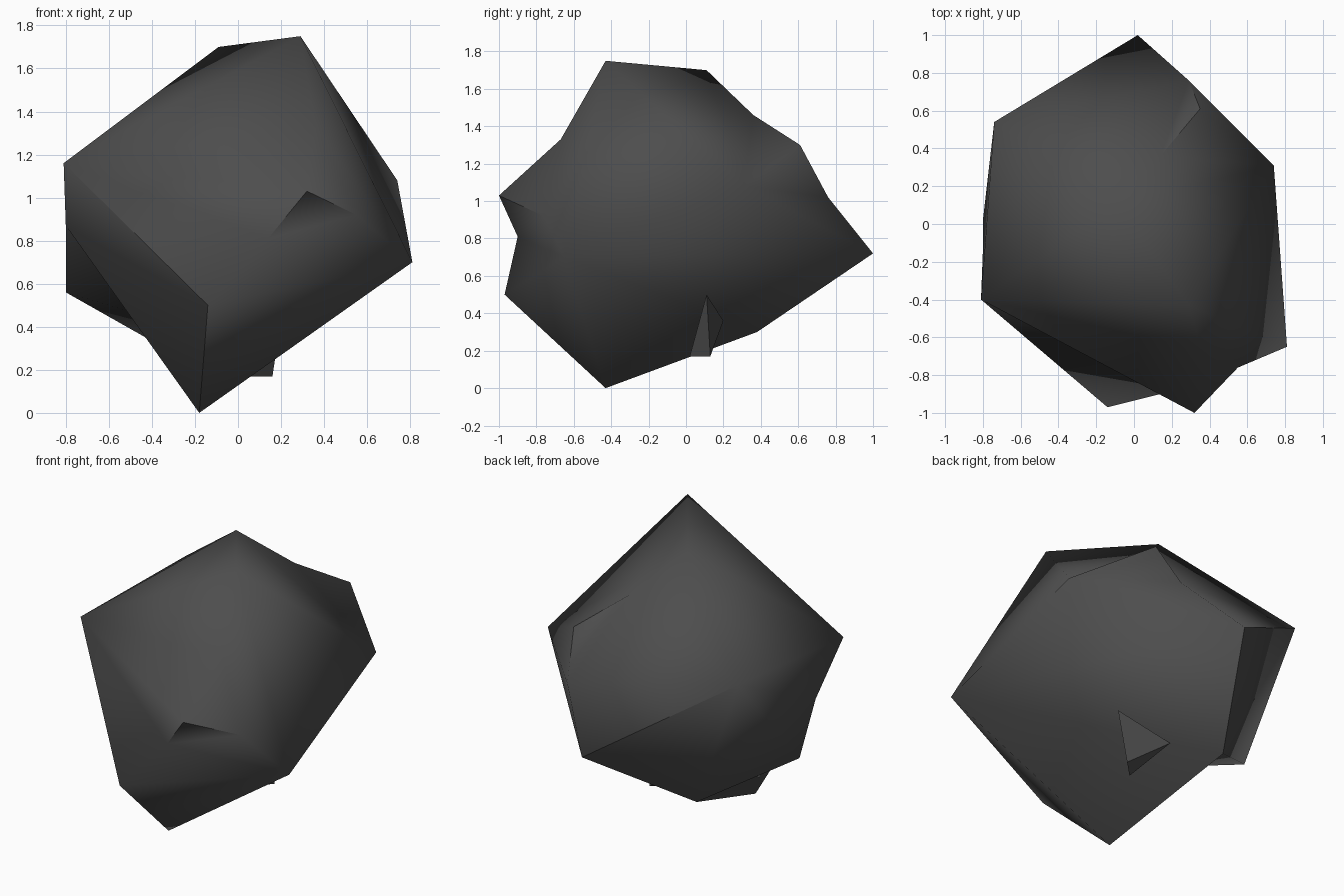
import bpy, bmesh, math
from mathutils import Vector

if "Cube" in bpy.data.objects:
    bpy.data.objects.remove(bpy.data.objects["Cube"])

CENTRE = Vector((0.0, 0.0, 0.87))

# Corner points of the faceted boulder
CORNERS = {
    # crown and rear ridge
    "peak": (0.29, -0.43, 1.75), "crown": (-0.09, 0.11, 1.70),
    "ridge_a": (0.14, 0.36, 1.46), "ridge_b": (0.35, 0.61, 1.30),
    "ridge_c": (0.29, 0.76, 1.02), "back": (0.02, 1.00, 0.72),
    # sides
    "right_back": (0.74, 0.31, 1.08), "right_front": (0.81, -0.65, 0.70),
    "left_front": (-0.81, -0.40, 1.16), "left_back": (-0.74, 0.54, 1.20),
    "left_mid": (-0.80, -0.14, 0.87), "left_spur": (-0.80, 0.02, 0.56),
    "left_notch": (-0.50, -0.05, 0.47),
    # front spur
    "spur_top": (0.36, -0.67, 1.33), "spur_tip": (0.32, -1.00, 1.03),
    "spur_under": (0.14, -0.90, 0.81), "spur_side": (0.55, -0.76, 0.92),
    "chin": (-0.14, -0.97, 0.50),
    # underside
    "foot": (-0.18, -0.43, 0.00), "heel": (-0.34, 0.38, 0.30),
}
# Ridges that must run straight between two corners
RIDGES = [
    ("foot", "left_mid"), ("foot", "heel"), ("foot", "right_front"),
    ("right_front", "heel"), ("right_front", "back"), ("heel", "back"),
    ("left_back", "left_spur"), ("left_front", "chin"), ("peak", "left_front"),
    ("peak", "right_front"), ("peak", "right_back"), ("crown", "right_back"),
]


def crosses(a, b, c, d):
    """True when the great-circle arcs a-b and c-d cross."""
    n, m = a.cross(b), c.cross(d)
    return (n.dot(c) * n.dot(d) < -1e-9 and m.dot(a) * m.dot(b) < -1e-9
            and (a + b).dot(c + d) > 0)


def force_ridge(bm, a, b):
    """Rotate crossing edges until the ridge a-b exists."""
    for _ in range(12):
        if any(e.other_vert(a) is b for e in a.link_edges):
            return
        for e in list(bm.edges):
            c, d = e.verts
            if a in e.verts or b in e.verts or not crosses(a.co, b.co, c.co, d.co):
                continue
            if len(e.link_faces) != 2:
                continue
            p, q = [next(v for v in f.verts if v not in e.verts) for f in e.link_faces]
            if crosses(p.co, q.co, c.co, d.co):
                bmesh.utils.edge_rotate(e, True)
                break
        else:
            return


def finish(name, bm, material):
    """Make an object with smooth shading and its sharpest edges kept."""
    bmesh.ops.recalc_face_normals(bm, faces=list(bm.faces))
    bmesh.ops.reverse_faces(bm, faces=list(bm.faces))
    mesh = bpy.data.meshes.new(name)
    bm.to_mesh(mesh)
    bm.free()
    mesh.materials.append(material)
    ob = bpy.data.objects.new(name, mesh)
    bpy.context.collection.objects.link(ob)
    bpy.ops.object.select_all(action='DESELECT')
    bpy.context.view_layer.objects.active = ob
    ob.select_set(True)
    bpy.ops.object.shade_smooth_by_angle(angle=math.radians(65))


# Dark stone colour
stone = bpy.data.materials.new("dark grey stone")
stone.diffuse_color = (0.075, 0.075, 0.075, 1.0)
stone.use_nodes = True
stone.node_tree.nodes["Principled BSDF"].inputs["Base Color"].default_value = stone.diffuse_color

# Boulder: hull the corner directions on a sphere, set ridges, restore positions
bm = bmesh.new()
vert = {k: bm.verts.new((Vector(p) - CENTRE).normalized()) for k, p in CORNERS.items()}
bmesh.ops.convex_hull(bm, input=list(bm.verts))
for a, b in RIDGES:
    force_ridge(bm, vert[a], vert[b])
for k, p in CORNERS.items():
    vert[k].co = p
finish("boulder", bm, stone)

# Small tooth hanging from the underside
bm = bmesh.new()
for p in [(0.16, 0.13, 0.17), (0.05, 0.02, 0.17), (0.21, 0.11, 0.50), (-0.10, 0.20, 0.36)]:
    bm.verts.new(p)
bmesh.ops.convex_hull(bm, input=list(bm.verts))
finish("underside_tooth", bm, stone)
